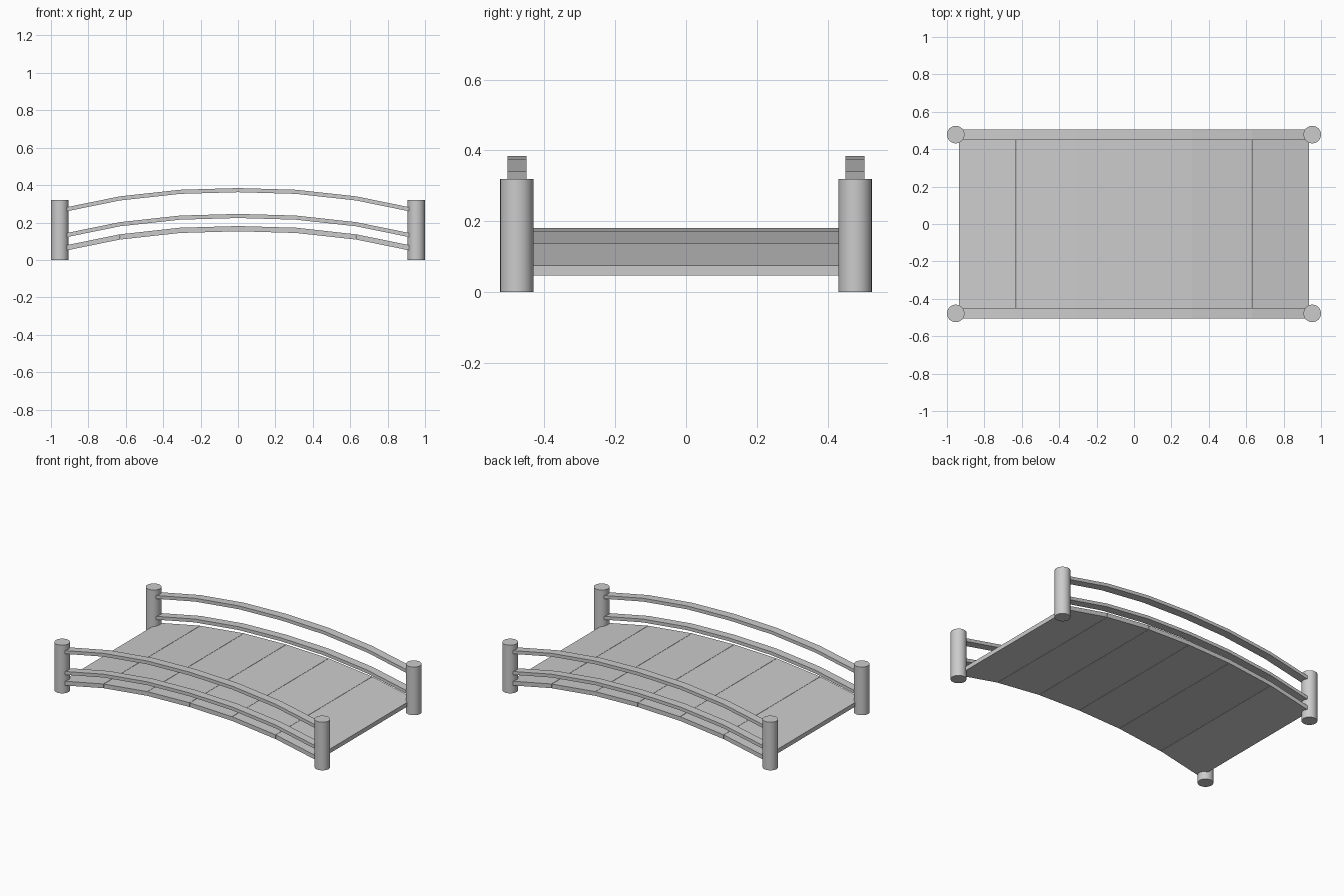
import bpy
import bmesh

if "Cube" in bpy.data.objects:
    bpy.data.objects.remove(bpy.data.objects["Cube"])

grey = bpy.data.materials.new("plain_grey")
grey.diffuse_color = (0.6, 0.6, 0.6, 1)
grey.use_nodes = True
grey.node_tree.nodes["Principled BSDF"].inputs["Base Color"].default_value = grey.diffuse_color

# Shared arch: top surface of the deck, straight between stations
ARCH = [(-0.935, 0.075), (-0.63, 0.137), (-0.31, 0.172), (0, 0.181),
        (0.31, 0.172), (0.63, 0.137), (0.935, 0.075)]


def arched_bar(name, points, y0, y1, thickness):
    """Sweep a rectangular section along points (x, top z)."""
    bm = bmesh.new()
    rings = []
    for x, z in points:
        section = [(y0, z - thickness), (y1, z - thickness), (y1, z), (y0, z)]
        rings.append([bm.verts.new((x, y, h)) for y, h in section])
    for a, b in zip(rings, rings[1:]):
        for i in range(4):
            j = (i + 1) % 4
            bm.faces.new((a[i], a[j], b[j], b[i]))
    bm.faces.new(rings[0])
    bm.faces.new(rings[-1])
    bmesh.ops.recalc_face_normals(bm, faces=bm.faces)
    mesh = bpy.data.meshes.new(name)
    bm.to_mesh(mesh)
    bm.free()
    obj = bpy.data.objects.new(name, mesh)
    bpy.context.collection.objects.link(obj)
    mesh.materials.append(grey)


# Deck: six broad planks with hairline joints
GAP = 0.001
for n, ((xa, za), (xb, zb)) in enumerate(zip(ARCH, ARCH[1:])):
    xa += GAP if n > 0 else 0
    xb -= GAP if n < 5 else 0
    arched_bar(f"deck_plank_{n + 1}", [(xa, za), (xb, zb)], -0.505, 0.505, 0.028)

for side, label in ((-1, "front"), (1, "back")):
    # Two arched rails per side
    y0, y1 = sorted((side * 0.45, side * 0.505))
    for lift, level in ((0.065, "lower"), (0.203, "upper")):
        arched_bar(f"{label}_{level}_rail", [(x, z + lift) for x, z in ARCH],
                   y0, y1, 0.022)
    # Round corner posts
    for end, word in ((-1, "left"), (1, "right")):
        bpy.ops.mesh.primitive_cylinder_add(
            vertices=32, radius=0.047, depth=0.319,
            location=(end * 0.953, side * 0.478, 0.1595))
        post = bpy.context.object
        post.name = f"{label}_{word}_post"
        post.data.materials.append(grey)
        bpy.ops.object.shade_smooth_by_angle()
